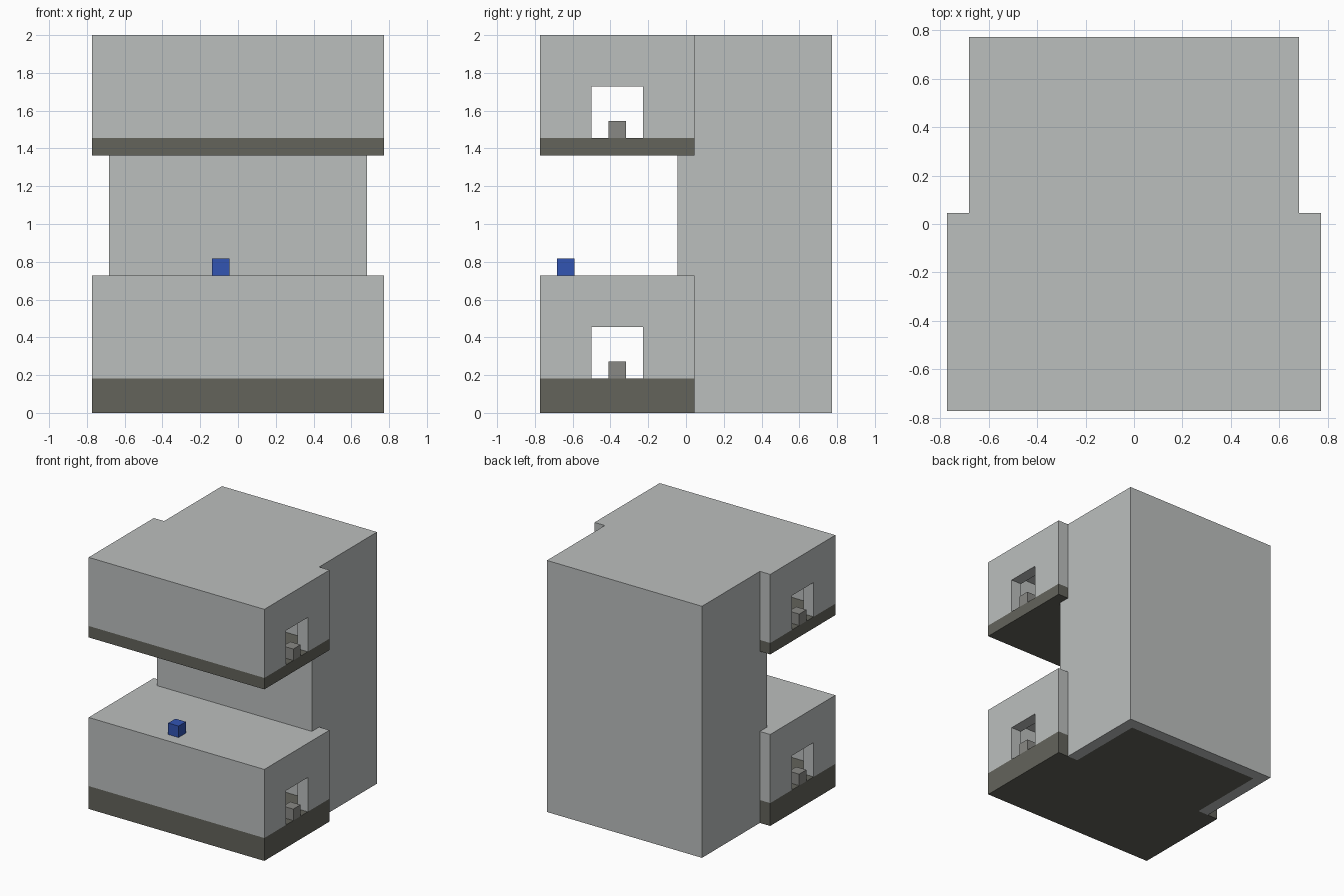
import bpy

U = 1 / 11  # one block

cube = bpy.data.objects.get("Cube")
if cube:
    bpy.data.objects.remove(cube, do_unlink=True)


def material(name, rgb):
    mat = bpy.data.materials.new(name)
    mat.use_nodes = True
    mat.diffuse_color = (*rgb, 1)
    mat.node_tree.nodes["Principled BSDF"].inputs["Base Color"].default_value = (*rgb, 1)
    return mat


wall_grey = material("wall grey", (0.50, 0.52, 0.515))
floor_dark = material("dark floor", (0.125, 0.125, 0.105))
stone_grey = material("stone grey", (0.25, 0.25, 0.235))
blue = material("blue", (0.032, 0.09, 0.45))


def box(name, x, y, z, mat=None):
    """Box from (low, high) ranges measured in blocks."""
    ranges = (x, y, z)
    bpy.ops.mesh.primitive_cube_add(size=1)
    obj = bpy.context.object
    obj.name = name
    for v in obj.data.vertices:
        v.co = [U * (r[1] if c > 0 else r[0]) for c, r in zip(v.co, ranges)]
    if mat:
        obj.data.materials.append(mat)
    return obj


def cut(obj, x, y, z):
    """Cut a box-shaped hole out of an object."""
    cutter = box("cutter", x, y, z)
    cutter.hide_render = True
    mod = obj.modifiers.new("cut", "BOOLEAN")
    mod.operation = "DIFFERENCE"
    mod.solver = "EXACT"
    mod.object = cutter
    bpy.context.view_layer.objects.active = obj
    bpy.ops.object.modifier_apply(modifier=mod.name)
    bpy.data.objects.remove(cutter, do_unlink=True)


def storey(prefix, bottom, floor, top):
    """Front room with a floor slab, a doorway and a step at each side."""
    box(prefix + "_floor", (-8.5, 8.5), (-8.5, 0.5), (bottom, floor), floor_dark)
    room = box(prefix + "_room", (-8.5, 8.5), (-8.5, 0.5), (floor, top), wall_grey)
    cut(room, (-7.5, 7.5), (-7.5, -0.5), (floor - 1, top - 1))
    cut(room, (-9, 9), (-5.5, -2.5), (floor - 1, floor + 3))
    for side, x in (("left", (7.5, 8.5)), ("right", (-8.5, -7.5))):
        box(f"{prefix}_{side}_step", x, (-4.5, -3.5), (floor, floor + 1), stone_grey)


storey("lower", 0, 2, 8)
storey("upper", 15, 16, 22)

# Rear tower, notched where the rooms meet it and hollow inside
tower = box("rear_tower", (-7.5, 7.5), (-0.5, 8.5), (0, 22), wall_grey)
for z in ((-1, 8), (15, 23)):
    cut(tower, (-9, 9), (-2, 0.5), z)
cut(tower, (-6.5, 6.5), (0.5, 7.5), (-1, 21))
box("tower_floor", (-6.5, 6.5), (0.5, 7.5), (0, 2), floor_dark)

# Small block on the terrace
box("terrace_block", (-1.5, -0.5), (-7.5, -6.5), (8, 9), blue)
